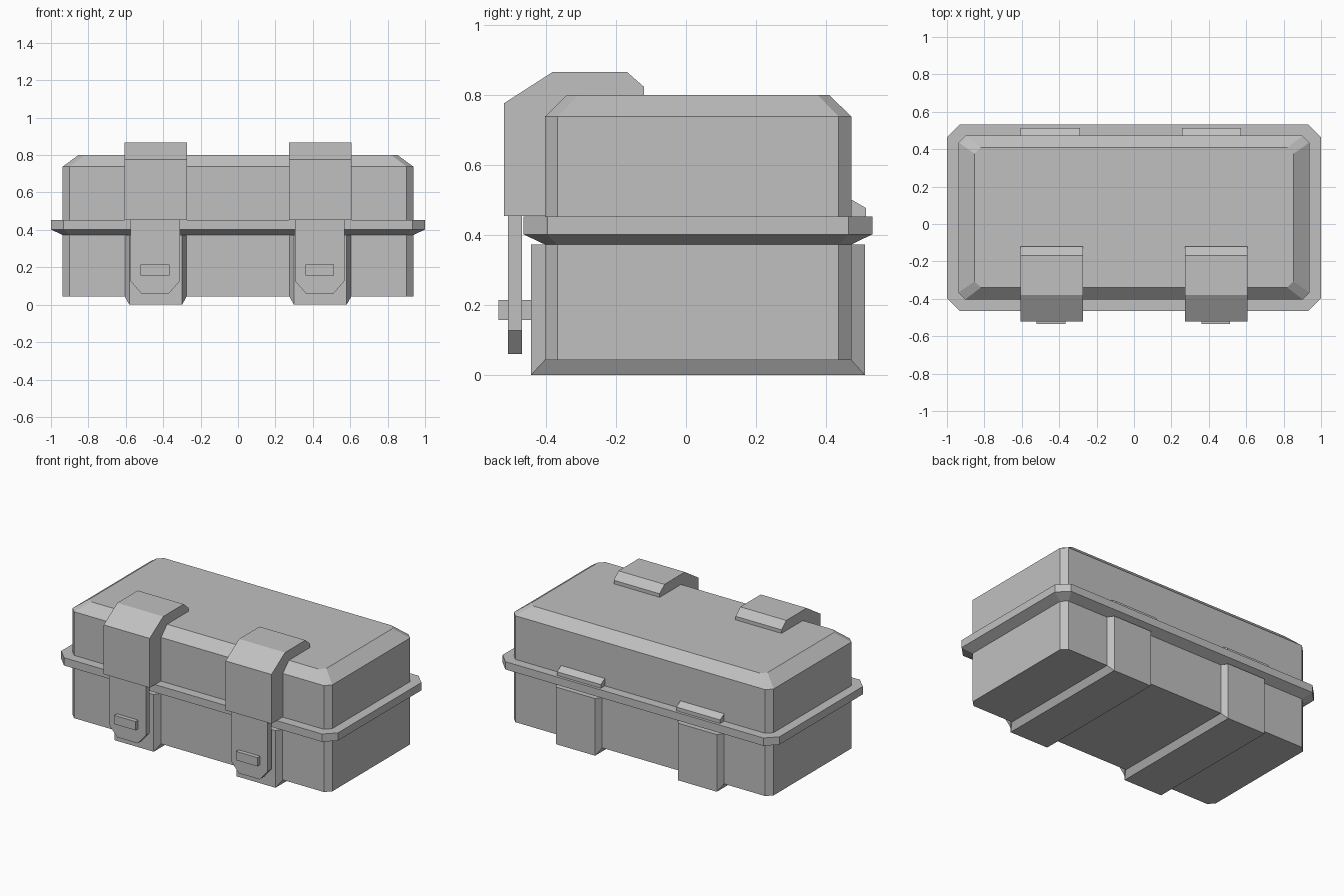
import bpy
import bmesh

cube = bpy.data.objects.get("Cube")
if cube:
    bpy.data.objects.remove(cube, do_unlink=True)

GREY = (0.53, 0.53, 0.53, 1.0)
grey = bpy.data.materials.new("plain grey")
grey.use_nodes = True
grey.diffuse_color = GREY
grey.node_tree.nodes["Principled BSDF"].inputs["Base Color"].default_value = GREY


def loft(name, rings):
    """Closed solid through a series of rings with equal point counts."""
    bm = bmesh.new()
    loops = [[bm.verts.new(p) for p in ring] for ring in rings]
    n = len(loops[0])
    for a, b in zip(loops, loops[1:]):
        for i in range(n):
            j = (i + 1) % n
            bm.faces.new((a[i], a[j], b[j], b[i]))
    bm.faces.new(loops[0])
    bm.faces.new(loops[-1])
    bmesh.ops.recalc_face_normals(bm, faces=bm.faces[:])
    mesh = bpy.data.meshes.new(name)
    bm.to_mesh(mesh)
    bm.free()
    mesh.materials.append(grey)
    obj = bpy.data.objects.new(name, mesh)
    bpy.context.collection.objects.link(obj)
    return obj


def plan(hx, y0, y1, c, z):
    """Rectangle seen from above with its corners cut by c."""
    return [(hx - c, y0, z), (hx, y0 + c, z), (hx, y1 - c, z), (hx - c, y1, z),
            (c - hx, y1, z), (-hx, y1 - c, z), (-hx, y0 + c, z), (c - hx, y0, z)]


def extrude_x(name, cx, half, profile):
    return loft(name, [[(cx + s * half, y, z) for y, z in profile] for s in (-1, 1)])


def rect(x, y0, y1, z0, z1):
    return [(x, y0, z0), (x, y1, z0), (x, y1, z1), (x, y0, z1)]


# Case: base, flared rim and bevelled lid
FRONT, BACK, HALF, CUT = -0.403, 0.472, 0.938, 0.036
BASE_Z, RIM_LOW, RIM_MID, RIM_TOP = 0.043, 0.373, 0.402, 0.453


def wall(z):
    return plan(HALF, FRONT, BACK, CUT, z)


loft("case_base", [wall(BASE_Z), wall(RIM_LOW)])
loft("case_rim", [wall(RIM_LOW),
                  plan(1.0, -0.464, 0.532, 0.068, RIM_MID),
                  plan(1.0, -0.464, 0.532, 0.068, RIM_TOP)])
loft("case_lid", [wall(RIM_TOP), wall(0.738),
                  plan(0.853, -0.34, 0.409, 0.033, 0.8)])

latch_profile = [(-0.40, 0.454), (-0.52, 0.454), (-0.52, 0.776), (-0.38, 0.866),
                 (-0.169, 0.866), (-0.12, 0.823), (-0.12, 0.79), (-0.33, 0.79),
                 (-0.40, 0.73)]
hinge_profile = [(0.46, 0.453), (0.514, 0.453), (0.514, 0.477), (0.471, 0.502),
                 (0.46, 0.502)]
tongue_outline = [(-0.133, 0.455), (-0.133, 0.128), (-0.075, 0.061),
                  (0.075, 0.061), (0.133, 0.128), (0.133, 0.455)]

for side, s in (("right", -1), ("left", 1)):
    cx = s * 0.44

    # Reinforcing band wrapped under the base, with sloped sides
    loft(f"{side}_band", [
        rect(cx - 0.165, FRONT, BACK, BASE_Z, RIM_LOW),
        rect(cx - 0.141, -0.443, 0.511, 0, RIM_LOW),
        rect(cx + 0.141, -0.443, 0.511, 0, RIM_LOW),
        rect(cx + 0.165, FRONT, BACK, BASE_Z, RIM_LOW)])

    # Latch over the lid, hanging tongue and its catch
    extrude_x(f"{side}_latch", cx, 0.166, latch_profile)
    loft(f"{side}_latch_tongue",
         [[(cx - 0.003 + x, y, z) for x, z in tongue_outline]
          for y in (-0.508, -0.468)])
    extrude_x(f"{side}_catch", cx - 0.003, 0.077,
              [(-0.535, 0.157), (-0.44, 0.157), (-0.44, 0.214), (-0.535, 0.214)])

    # Hinge lug behind the lid
    extrude_x(f"{side}_hinge", s * 0.431 - 0.017, 0.158, hinge_profile)
